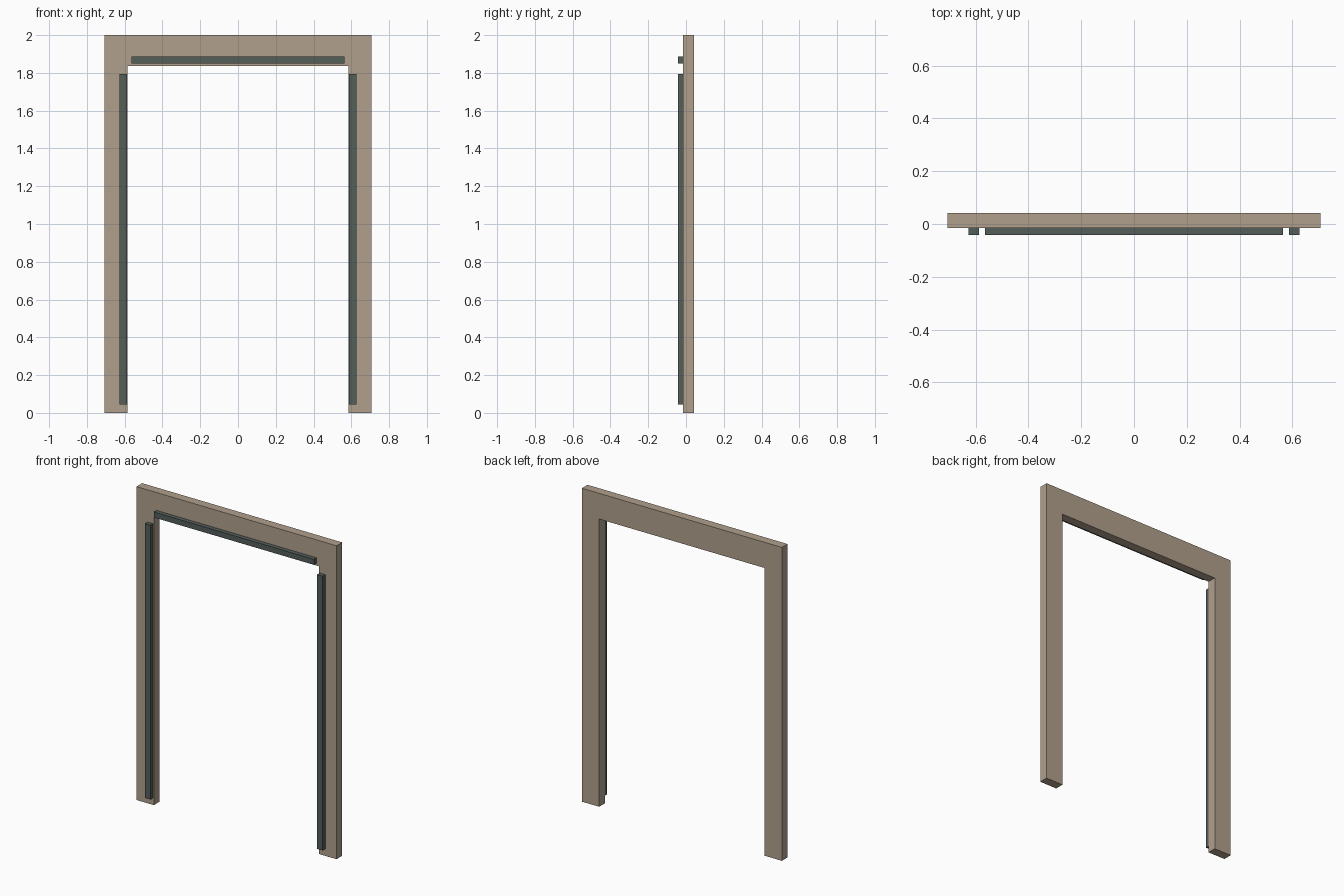
import bpy
import bmesh

default = bpy.data.objects.get("Cube")
if default:
    bpy.data.objects.remove(default, do_unlink=True)


def material(name, rgb):
    mat = bpy.data.materials.new(name)
    mat.use_nodes = True
    mat.diffuse_color = (*rgb, 1)
    bsdf = mat.node_tree.nodes["Principled BSDF"]
    bsdf.inputs["Base Color"].default_value = (*rgb, 1)
    bsdf.inputs["Roughness"].default_value = 0.8
    return mat


def prism(name, outline, y_front, y_back, mat):
    """Extrude an x-z outline from y_front to y_back."""
    bm = bmesh.new()
    face = bm.faces.new([bm.verts.new((x, y_front, z)) for x, z in outline])
    new = bmesh.ops.extrude_face_region(bm, geom=[face])["geom"]
    moved = [v for v in new if isinstance(v, bmesh.types.BMVert)]
    bmesh.ops.translate(bm, verts=moved, vec=(0, y_back - y_front, 0))
    bmesh.ops.recalc_face_normals(bm, faces=bm.faces)
    mesh = bpy.data.meshes.new(name)
    bm.to_mesh(mesh)
    bm.free()
    mesh.materials.append(mat)
    obj = bpy.data.objects.new(name, mesh)
    bpy.context.collection.objects.link(obj)
    return obj


def rectangle(x0, x1, z0, z1):
    return [(x0, z0), (x1, z0), (x1, z1), (x0, z1)]


tan = material("tan frame", (0.434, 0.352, 0.262))
slate = material("dark slate strip", (0.089, 0.112, 0.102))

FRONT, FACE, BACK = -0.042, -0.015, 0.042
OUTER, INNER, TOP, LINTEL = 0.706, 0.584, 2.0, 1.836

# Door surround: one continuous arch outline
half = [(INNER, LINTEL), (INNER, 0), (OUTER, 0), (OUTER, TOP)]
arch = half + [(-x, z) for x, z in reversed(half)]
prism("door_frame", arch, FACE, BACK, tan)

# Strips on the front face
prism("top_strip", rectangle(-0.565, 0.565, 1.851, 1.886), FRONT, FACE, slate)
for side, s in (("left", 1), ("right", -1)):
    prism(side + "_strip", rectangle(s * 0.588, s * 0.627, 0.045, 1.795),
          FRONT, FACE, slate)
